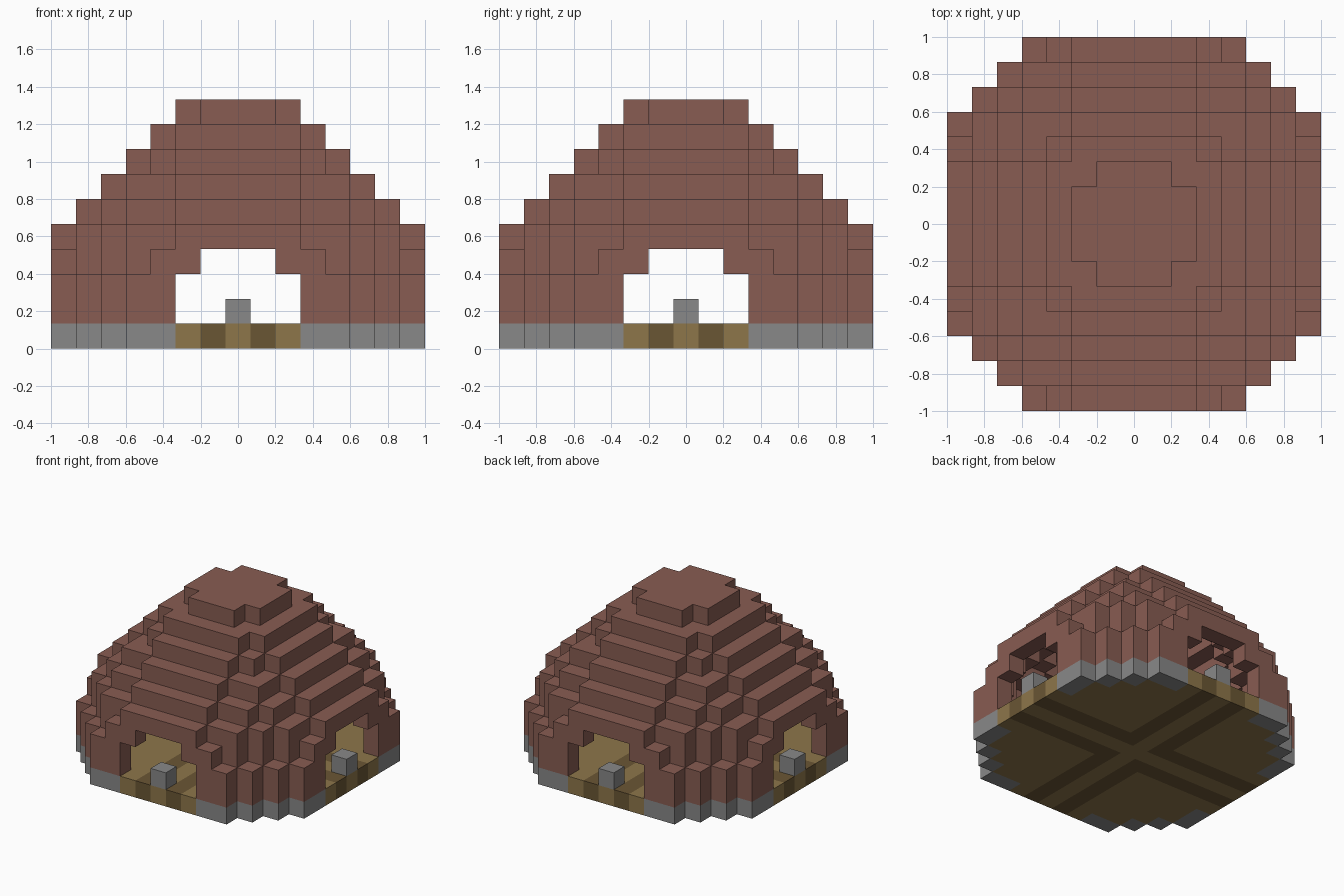
import bpy, bmesh
from mathutils import Vector

old = bpy.data.objects.get("Cube")
if old:
    bpy.data.objects.remove(old, do_unlink=True)

U = 2 / 15                     # block edge length
SPAN = range(-7, 8)
# squared radius of the round plan on each layer, bottom to top
RADIUS_SQ = [69, 69, 65, 60, 53, 44, 33, 20, 13, 5]
DIRS = [Vector(d) for d in
        ((1, 0, 0), (-1, 0, 0), (0, 1, 0), (0, -1, 0), (0, 0, 1), (0, 0, -1))]


def material(name, rgb):
    linear = [((c / 255 + 0.055) / 1.055) ** 2.4 for c in rgb] + [1]
    m = bpy.data.materials.new(name)
    m.use_nodes = True
    m.diffuse_color = linear
    bsdf = m.node_tree.nodes["Principled BSDF"]
    bsdf.inputs["Base Color"].default_value = linear
    bsdf.inputs["Roughness"].default_value = 0.9
    return m


def solid(x, y, z):
    return 0 <= z < len(RADIUS_SQ) and x * x + y * y <= RADIUS_SQ[z]


def on_rim(x, y, z):
    return not all(solid(x + int(d.x), y + int(d.y), z + int(d.z)) for d in DIRS)


def in_doorway(x, y, z):
    half = {1: 2, 2: 2, 3: 1}.get(z, -1)
    return min(abs(x), abs(y)) <= half


def floor_part(x, y):
    near, far = sorted((abs(x), abs(y)))
    rim = not all(solid(x + int(d.x), y + int(d.y), 0) for d in DIRS[:4])
    if rim and near > 2:
        return "foundation"
    return "floor_stripes" if near == 1 else "floor"


# Sort every block into its part
blocks = {}
for z in range(len(RADIUS_SQ)):
    for x in SPAN:
        for y in SPAN:
            if not solid(x, y, z):
                continue
            if z == 0:
                blocks[x, y, z] = floor_part(x, y)
            elif on_rim(x, y, z) and not in_doorway(x, y, z):
                blocks[x, y, z] = "dome_shell"

# One post in the middle of each doorway
for side in (-7, 7):
    blocks[side, 0, 1] = "door_posts"
    blocks[0, side, 1] = "door_posts"


def build_part(name, mat):
    """Mesh the exposed sides of all blocks of one part."""
    bm = bmesh.new()
    for cell, part in blocks.items():
        if part != name:
            continue
        centre = Vector(cell) + Vector((0, 0, 0.5))
        for d in DIRS:
            if tuple(int(v) for v in Vector(cell) + d) in blocks:
                continue
            a = Vector((d.y, d.z, d.x))
            b = d.cross(a)
            corners = [(a + b), (b - a), (-a - b), (a - b)]
            bm.faces.new([bm.verts.new((centre + (d + c) / 2) * U) for c in corners])
    bmesh.ops.remove_doubles(bm, verts=bm.verts, dist=0.001)
    bmesh.ops.dissolve_limit(bm, angle_limit=0.01, verts=bm.verts, edges=bm.edges)
    mesh = bpy.data.meshes.new(name)
    bm.to_mesh(mesh)
    bm.free()
    mesh.materials.append(mat)
    bpy.context.collection.objects.link(bpy.data.objects.new(name, mesh))


stone = material("grey stone", (136, 136, 136))
build_part("dome_shell", material("red brown clay", (136, 92, 82)))
build_part("foundation", stone)
build_part("door_posts", stone)
build_part("floor", material("tan wood", (141, 118, 74)))
build_part("floor_stripes", material("dark wood", (106, 86, 52)))
